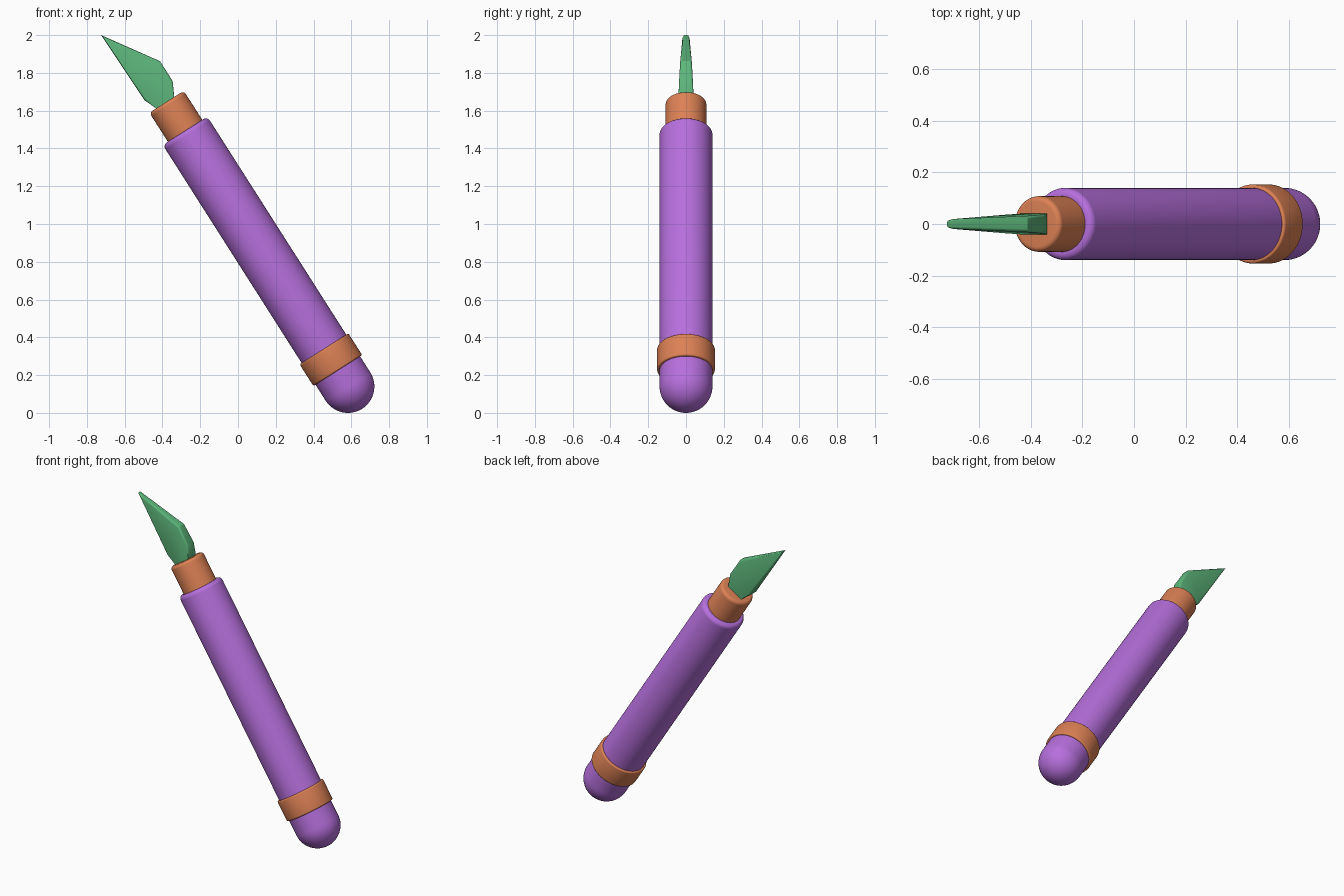
import bpy, bmesh, math
from mathutils import Vector

if "Cube" in bpy.data.objects:
    bpy.data.objects.remove(bpy.data.objects["Cube"])

BASE = Vector((0.582, 0, 0.14))      # centre of the rounded butt
TILT = -math.radians(32.5)
AXIS = Vector((math.sin(TILT), 0, math.cos(TILT)))


def material(name, color):
    m = bpy.data.materials.new(name)
    m.diffuse_color = (*color, 1)
    m.use_nodes = True
    m.node_tree.nodes["Principled BSDF"].inputs["Base Color"].default_value = m.diffuse_color
    return m


PURPLE = material("purple", (0.47, 0.16, 0.72))
ORANGE = material("orange", (0.72, 0.22, 0.09))
GREEN = material("green", (0.11, 0.47, 0.2))


def finish(name, bm, mat, angle):
    bmesh.ops.recalc_face_normals(bm, faces=bm.faces)
    me = bpy.data.meshes.new(name)
    bm.to_mesh(me)
    bm.free()
    me.materials.append(mat)
    ob = bpy.data.objects.new(name, me)
    bpy.context.collection.objects.link(ob)
    bpy.context.view_layer.objects.active = ob
    ob.select_set(True)
    bpy.ops.object.shade_smooth_by_angle(angle=math.radians(angle))
    ob.select_set(False)
    return ob


def arc(r, z, c, a0, a1, n):
    """Points of a quarter-round around (r, z), angles in degrees."""
    pts = []
    for i in range(n + 1):
        a = math.radians(a0 + (a1 - a0) * i / n)
        pts.append((r + c * math.cos(a), z + c * math.sin(a)))
    return pts


def lathe(name, profile, mat, closed=False):
    """Revolve an (r, z) profile around the tilted tool axis."""
    bm = bmesh.new()
    vs = [bm.verts.new((max(r, 0), 0, z)) for r, z in profile]
    es = [bm.edges.new(p) for p in zip(vs, vs[1:])]
    if closed:
        es.append(bm.edges.new((vs[-1], vs[0])))
    bmesh.ops.spin(bm, geom=vs + es, cent=(0, 0, 0), axis=(0, 0, 1),
                   angle=math.tau, steps=64, use_duplicate=False)
    bmesh.ops.remove_doubles(bm, verts=bm.verts, dist=1e-5)
    ob = finish(name, bm, mat, 35)
    ob.location = BASE
    ob.rotation_euler = (0, TILT, 0)


# Handle: hemispherical butt, straight barrel, softened front rim
R, TOP, C = 0.14, 1.605, 0.026
lathe("handle", arc(0, 0, R, -90, 0, 16) + arc(R - C, TOP - C, C, 0, 90, 6)
      + [(0, TOP)], PURPLE)

# Ferrule holding the blade
R, TOP, C = 0.108, 1.787, 0.02
lathe("ferrule", [(0, 1.5), (R, 1.5)] + arc(R - C, TOP - C, C, 0, 90, 6)
      + [(0, TOP)], ORANGE)

# Ring around the handle near the butt
R, C, LOW, HIGH = 0.153, 0.009, 0.1, 0.236
lathe("grip_ring", [(0.13, LOW)] + arc(R - C, LOW + C, C, -90, 0, 4)
      + arc(R - C, HIGH - C, C, 0, 90, 4) + [(0.13, HIGH)], ORANGE, closed=True)

# Blade: flat outline, thinning towards the tip, edges softened
outline = [(-0.725, 2.0), (-0.413, 1.862), (-0.346, 1.757), (-0.338, 1.676),
           (-0.33, 1.60), (-0.37, 1.575), (-0.434, 1.613), (-0.495, 1.655)]
bm = bmesh.new()
sides = []
for sign in (-1, 1):
    loop = []
    for x, z in outline:
        s = (Vector((x, 0, z)) - BASE).dot(AXIS)
        half = 0.042 - 0.024 * (s - 1.75) / 0.52
        loop.append(bm.verts.new((x, sign * half, z)))
    sides.append(loop)
faces = [bm.faces.new(loop) for loop in sides]
a, b = sides
for i in range(len(a)):
    j = (i + 1) % len(a)
    bm.faces.new((a[i], a[j], b[j], b[i]))
rim = [e for f in faces for e in f.edges]
bmesh.ops.bevel(bm, geom=rim, offset=0.011, segments=3, profile=0.5, affect='EDGES')
finish("blade", bm, GREEN, 32)
